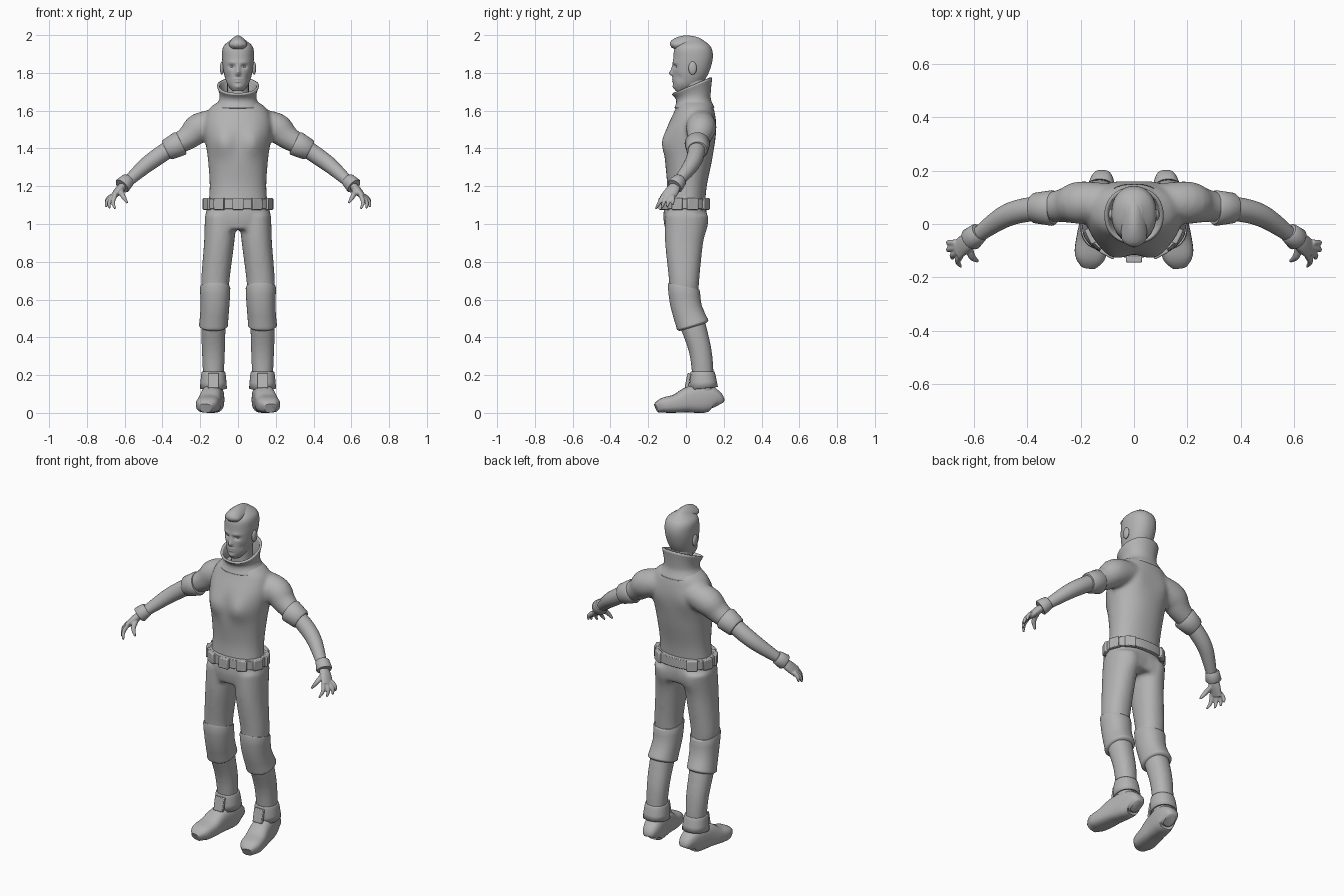
import bpy, bmesh, math
from mathutils import Vector, Matrix

cube = bpy.data.objects.get("Cube")
if cube:
    bpy.data.objects.remove(cube, do_unlink=True)

shade = (.45, .45, .45, 1)
GREY = bpy.data.materials.new("plain_grey")
GREY.use_nodes = True
GREY.diffuse_color = shade
GREY.node_tree.nodes["Principled BSDF"].inputs["Base Color"].default_value = shade


def finish(name, bm, mirror=False, remesh=0, shell=0, bevel=0, angle=50):
    """Turn a bmesh into a shaded object with its modifiers."""
    bmesh.ops.recalc_face_normals(bm, faces=bm.faces[:])
    mesh = bpy.data.meshes.new(name)
    bm.to_mesh(mesh)
    bm.free()
    mesh.materials.append(GREY)
    part = bpy.data.objects.new(name, mesh)
    bpy.context.collection.objects.link(part)
    bpy.ops.object.select_all(action='DESELECT')
    bpy.context.view_layer.objects.active = part
    part.select_set(True)
    bpy.ops.object.shade_smooth_by_angle(angle=math.radians(angle))
    if remesh:
        blend = part.modifiers.new("blend", 'REMESH')
        blend.mode = 'VOXEL'
        blend.voxel_size = remesh
        blend.use_smooth_shade = True
        soften = part.modifiers.new("soften", 'SMOOTH')
        soften.factor = .5
        soften.iterations = 6
    if shell:
        part.modifiers.new("thickness", 'SOLIDIFY').thickness = shell
    if bevel:
        rounding = part.modifiers.new("rounding", 'BEVEL')
        rounding.width = bevel
        rounding.segments = 2
    if mirror:
        part.modifiers.new("mirror", 'MIRROR')


def smooth(rows, steps):
    """Catmull-Rom interpolation between rows of numbers."""
    if steps == 1:
        return rows
    result = []
    padded = [rows[0], *rows, rows[-1]]
    for before, start, end, after in zip(padded, padded[1:], padded[2:], padded[3:]):
        for step in range(steps):
            t = step / steps
            result.append([b + t / 2 * (c - a + t * (2 * a - 5 * b + 4 * c - d + t * (3 * (b - c) + d - a)))
                           for a, b, c, d in zip(before, start, end, after)])
    return result + [rows[-1]]


def loft(bm, rings, segments, power, cap):
    """Skin superellipse rings given as centre and two half axes."""
    def bend(value):
        return math.copysign(abs(value) ** (2 / power), value)
    loops = []
    for centre, across, deep in rings:
        angles = [math.tau * k / segments for k in range(segments)]
        loops.append([bm.verts.new(centre + across * bend(math.cos(a)) + deep * bend(math.sin(a)))
                      for a in angles])
    for low, high in zip(loops, loops[1:]):
        for k in range(segments):
            bm.faces.new((low[k], low[k - 1], high[k - 1], high[k]))
    if cap:
        bm.faces.new(loops[0])
        bm.faces.new(loops[-1])


def column(bm, rows, steps=4, segments=40, cap=True, side=1):
    """Upright loft; rows are height, centre x, half width, front, back and tilt."""
    rings = []
    for z, x, half, front, back, *tilt in smooth(rows, steps):
        depth = (back - front) / 2
        rings.append((Vector((side * x, front + depth, z)), Vector((half, 0, 0)),
                      Vector((0, depth, depth * sum(tilt)))))
    loft(bm, rings, segments, 2.2, cap)


def limb(bm, rows, steps=4, segments=24, power=2, hint=Vector((0, 1, 0)), side=1):
    """Loft along a path; rows are position, half width along the hint and half depth."""
    rows = smooth(rows, steps)
    points = [Vector((side * r[0], r[1], r[2])) for r in rows]
    rings = []
    for point, row, before, after in zip(points, rows, points[:1] + points, points[1:] + points[-1:]):
        along = (after - before).normalized()
        across = (hint - along * along.dot(hint)).normalized()
        rings.append((point, across * row[3], along.cross(across) * row[-1]))
    loft(bm, rings, segments, power, True)


def band(name, start, end, first, last):
    """Thick cuff around an arm, with rounded-in ends."""
    bm = bmesh.new()
    rows = []
    for t, scale in ((0, .9), (.1, 1), (.9, 1), (1, .9)):
        rows.append((*Vector(start).lerp(Vector(end), t), scale * (first + (last - first) * t)))
    limb(bm, rows, steps=1, segments=32)
    finish(name, bm, mirror=True)


def wrap(rows, levels):
    """Sections of a column at given heights, grown outward and tilted."""
    result = []
    for height, grow, tilt in levels:
        z, x, half, front, back = min(rows, key=lambda row: abs(row[0] - height))
        result.append((height, x, half + grow, front - grow, back + grow, tilt))
    return result


def bumps(bm, spots, middle=0):
    """Push the surface along y; spots are x, z, spread x, spread z, amount, facing."""
    for v in bm.verts:
        v.co.y += sum(push * math.exp(-((abs(v.co.x) - x) / wide) ** 2 - ((v.co.z - z) / tall) ** 2)
                      for x, z, wide, tall, push, facing in spots if (v.co.y - middle) * facing > 0)


def ball(name, place, size):
    bm = bmesh.new()
    bmesh.ops.create_uvsphere(bm, u_segments=20, v_segments=12, radius=1,
                              matrix=Matrix.Translation(place) @ Matrix.Diagonal((*size, 1)))
    finish(name, bm, mirror=True)


def box(bm, place, size, turn, axis):
    bmesh.ops.create_cube(bm, size=1, matrix=Matrix.Translation(place) @ Matrix.Rotation(turn, 4, axis)
                          @ Matrix.Diagonal((*size, 1)))


FRONT, BACK = -1, 1
SIDES = (1, -1)
SIDEWAYS = Vector((1, 0, 0))

# Jumper: torso and sleeves blended into one skin
bm = bmesh.new()
column(bm, [(1.08, 0, .16, -.11, .1), (1.2, 0, .15, -.1, .11), (1.35, 0, .16, -.11, .14),
            (1.5, 0, .18, -.1, .16), (1.6, 0, .16, -.06, .15), (1.65, 0, .1, -.04, .13)],
       steps=8, segments=64)
bumps(bm, [(.08, 1.43, .06, .07, -.03, FRONT), (.1, 1.5, .05, .07, .01, BACK)])
for side in SIDES:
    limb(bm, [(.08, .08, 1.54, .07), (.2, .08, 1.51, .08), (.26, .07, 1.46, .065), (.34, .06, 1.41, .05)],
         segments=32, side=side)
finish("jumper", bm, remesh=.011)
band("sleeve_cuff", (.3, .06, 1.43), (.38, .06, 1.39), .068, .056)

# Forearms and wrist bands
bm = bmesh.new()
limb(bm, [(.33, .06, 1.42, .045), (.42, .05, 1.36, .045), (.5, .02, 1.3, .04), (.61, -.06, 1.2, .025)])
finish("forearm", bm, mirror=True)
band("wrist_band", (.58, -.03, 1.235), (.615, -.06, 1.2), .037, .045)

# Hands: palm, fingers and thumb blended together
bm = bmesh.new()
limb(bm, [(.6, -.05, 1.21, .025, .02), (.63, -.07, 1.18, .036, .022), (.665, -.1, 1.14, .038, .015)])
for finger in range(4):
    f = finger / 3
    knuckle = Vector((.65 + .02 * f, -.12 + .05 * f, 1.15))
    tip = Vector((.65 + .05 * math.sin(2 * f), -.16 + .09 * f, 1.08 + .02 * f * f))
    middle = knuckle.lerp(tip, .5) + SIDEWAYS * .012
    limb(bm, [(*knuckle, .012), (*middle, .011), (*tip, .006)], segments=12)
limb(bm, [(.62, -.07, 1.18, .014), (.61, -.12, 1.15, .014), (.585, -.14, 1.11, .006)],
     segments=12, hint=SIDEWAYS)
finish("hand", bm, mirror=True, remesh=.004)

# Trousers: hips and both legs blended together
LEG = smooth([(1.05, .09, .085, -.11, .11), (.9, .1, .08, -.11, .09), (.7, .12, .075, -.09, .07),
              (.6, .12, .07, -.085, .07), (.45, .13, .065, -.03, .11), (.3, .13, .06, .02, .14),
              (.1, .13, .05, .04, .15)], 20)
bm = bmesh.new()
column(bm, [(1.12, 0, .16, -.11, .1), (1.04, 0, .17, -.12, .11), (.97, 0, .16, -.11, .1)])
for side in SIDES:
    column(bm, LEG, steps=1, side=side)
bumps(bm, [(.08, 1, .05, .06, .015, BACK)])
finish("trousers", bm, remesh=.011)

# Knee sections with a flared lower edge
bm = bmesh.new()
column(bm, wrap(LEG, [(.67, 0, -.2), (.66, .007, -.2), (.57, .007, 0), (.48, .01, .3),
                      (.465, .012, .3), (.455, 0, .3)]), steps=2)
finish("knee_section", bm, mirror=True)

# Flared trouser hems with a front tab
bm = bmesh.new()
column(bm, wrap(LEG, [(.22, .004, 0), (.2, .01, 0), (.13, .02, .1)]), steps=2, cap=False)
finish("trouser_hem", bm, mirror=True, shell=.01)
bm = bmesh.new()
box(bm, (.13, .01, .17), (.06, .02, .08), -.2, 'X')
finish("hem_tab", bm, mirror=True, bevel=.004)

# Shoes, lofted from heel to splayed toe
bm = bmesh.new()
limb(bm, [(.145 - y / 6, y, tall, wide, tall) for y, wide, tall in
          [(.165, .03, .04), (.15, .047, .06), (.1, .055, .075), (.02, .058, .07),
           (-.05, .062, .05), (-.12, .058, .04), (-.157, .03, .025)]],
     segments=28, power=2.8, hint=SIDEWAYS)
for v in bm.verts:
    v.co.z = max(v.co.z, 0)
finish("shoe", bm, mirror=True)

# Belt with buckle and pouches
bm = bmesh.new()
column(bm, [(z, 0, .177, -.127, .128) for z in (1.08, 1.135)], steps=1, segments=48)
finish("belt", bm, bevel=.003)
bm = bmesh.new()
wide, deep = .172, .132
for angle in range(-140, 141, 35):
    a = math.radians(angle)
    x, y = math.sin(a), -math.cos(a)
    box(bm, (wide * x, deep * y, 1.106), (.06, .026, .062), math.atan2(deep * x, -wide * y), 'Z')
finish("belt_pouches", bm, bevel=.005, angle=30)

# Standing collar and neck
bm = bmesh.new()
column(bm, [(1.61, 0, .12, -.05, .14, 0), (1.65, 0, .09, -.04, .12, .1), (1.69, 0, .086, -.045, .12, .25),
            (1.735, 0, .1, -.068, .127, .42)], cap=False)
finish("collar", bm, shell=.012)
bm = bmesh.new()
column(bm, [(z, 0, .057, -.02, .1) for z in (1.6, 1.78)], steps=1)
finish("neck", bm)

# Head with sculpted nose, eye sockets, brows, lips, chin and cheeks
bm = bmesh.new()
column(bm, [(1.705, 0, .03, -.055, .02), (1.74, 0, .056, -.067, .08), (1.8, 0, .075, -.068, .12),
            (1.88, 0, .084, -.067, .142), (1.94, 0, .077, -.055, .13), (1.98, 0, .03, 0, .08)],
       steps=14, segments=96)
bumps(bm, [(0, 1.797, .012, .014, -.02, FRONT), (0, 1.82, .01, .02, -.01, FRONT),
           (.032, 1.833, .015, .01, .013, FRONT), (.03, 1.855, .025, .01, -.005, FRONT),
           (0, 1.767, .02, .005, -.006, FRONT), (0, 1.754, .016, .005, -.006, FRONT),
           (0, 1.725, .02, .012, -.007, FRONT), (.055, 1.775, .014, .02, .007, FRONT)], middle=.01)
finish("head", bm, angle=70)
ball("eye", (.032, -.04, 1.833), (.013, .013, .011))
ball("ear", (.085, .035, 1.825), (.011, .022, .035))

# Swept-up quiff running back into a ridge
bm = bmesh.new()
limb(bm, [(0, -.08, 1.94, .015, .01), (0, -.06, 1.95, .045, .03), (0, 0, 1.96, .05, .038),
          (0, .07, 1.94, .045, .04), (0, .13, 1.89, .02, .015)], steps=6, segments=28, hint=SIDEWAYS)
for v in bm.verts:
    v.co.x *= 1 - max(0, v.co.z - 1.95) * 8
finish("hair_quiff", bm)
